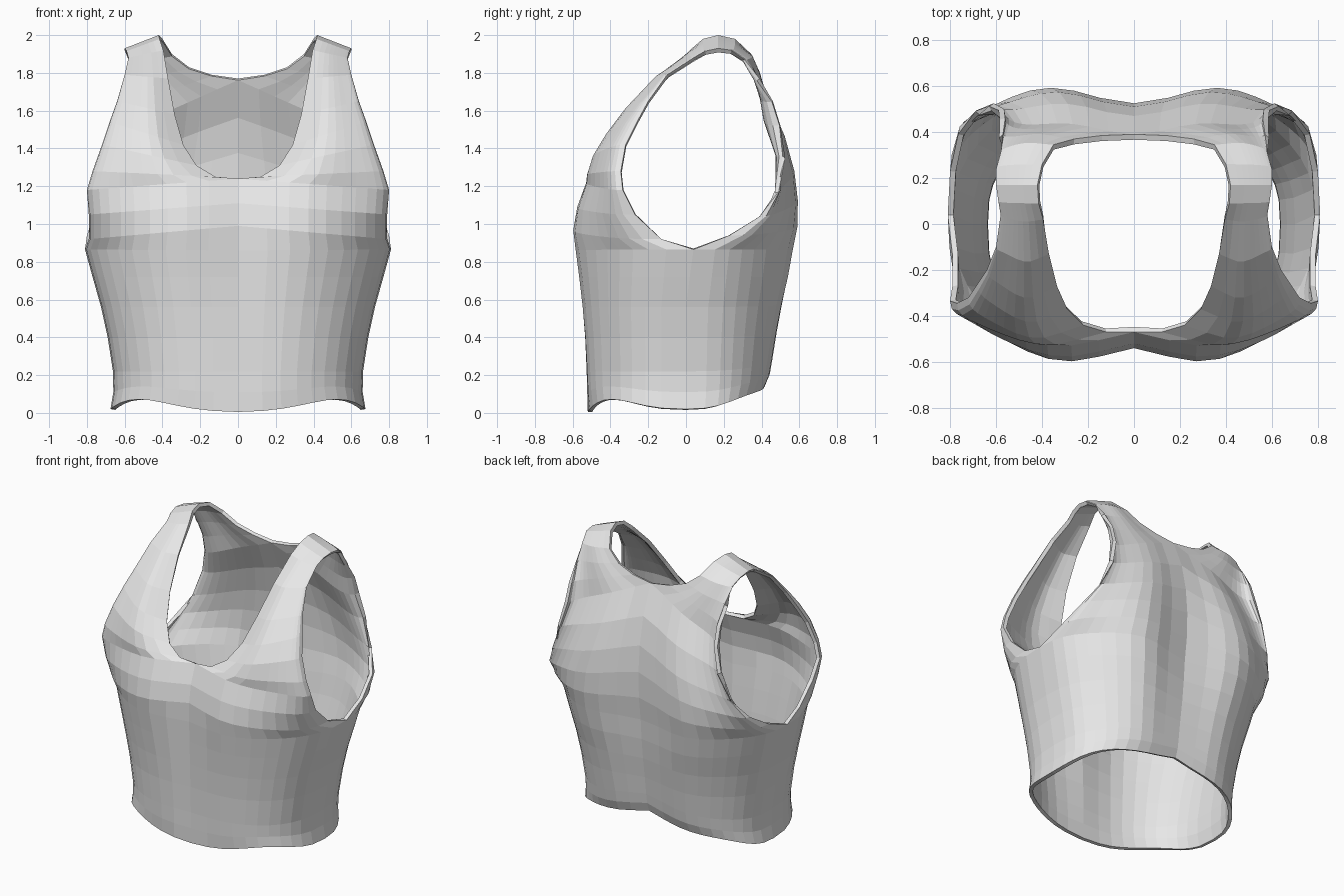
import bpy, bmesh, math

COLS = 11      # columns from centre line to side edge
POWER = 0.75   # squareness of the cross-section


def strip(inner, outer, bulge, lift=0.0, side=-1):
    """Rounded row of points from an inner edge point to an outer edge point."""
    pts = []
    peak = 0.8 if side < 0 else 1.0   # bust sits nearer the centre than the shoulder blades
    for i in range(COLS + 1):
        t = math.pi / 2 * (i / COLS) ** 1.1
        s = math.sin(t) ** POWER
        c = math.cos(t) ** POWER if i < COLS else 0.0
        x = inner[0] + (outer[0] - inner[0]) * s
        y = outer[1] + (inner[1] - outer[1]) * c
        y += side * bulge * math.sin(math.pi * min(s, 1) ** peak) ** 2
        z = inner[2] + (outer[2] - inner[2]) * s
        z += lift * math.sin(2 * t) ** 2
        pts.append((x, y, z))
    return pts


# Torso: front (y, z), side (x, y, z), back (y, z), front/back bulge, front/back hem lift
torso = [
    ((-.52, .005), (.675, 0, .02), (.41, .19), 0, .02, .055, .035),
    ((-.52, .11), (.66, 0, .11), (.43, .25), .01, .03, .03, .02),
    ((-.52, .22), (.662, 0, .22), (.44, .32), .015, .035, 0, 0),
    ((-.525, .40), (.69, 0, .40), (.455, .44), .02, .045, 0, 0),
    ((-.53, .56), (.725, 0, .56), (.475, .58), .03, .055, 0, 0),
    ((-.535, .72), (.77, .02, .72), (.49, .72), .045, .075, 0, 0),
]
# Upper front: centre or neckline point, armhole point, bulge
upper_front = [
    ((0, -.54, .86), (.81, .04, .865), .06),
    ((0, -.54, .99), (.79, -.13, .92), .07),
    ((0, -.52, 1.11), (.79, -.27, 1.05), .065),
    ((0, -.47, 1.24), (.80, -.335, 1.18), .065),
    ((.12, -.47, 1.25), (.77, -.345, 1.28), .06),
    ((.22, -.44, 1.31), (.72, -.32, 1.42), .06),
    ((.29, -.37, 1.42), (.68, -.26, 1.54), .06),
    ((.335, -.27, 1.58), (.64, -.20, 1.65), .055),
    ((.37, -.13, 1.77), (.60, -.10, 1.79), .035),
    ((.395, .02, 1.92), (.58, .04, 1.88), .01),
    ((.415, .09, 1.98), (.59, .10, 1.915), 0),
    ((.42, .17, 2.0), (.60, .17, 1.93), 0),
]
# Upper back: centre or neckline point, armhole point, bulge
upper_back = [
    ((0, .50, .86), (.81, .04, .865), .09),
    ((0, .52, 1.02), (.80, .23, .94), .085),
    ((0, .525, 1.20), (.765, .39, 1.04), .075),
    ((0, .51, 1.38), (.69, .49, 1.17), .065),
    ((0, .47, 1.57), (.61, .525, 1.35), .05),
    ((0, .39, 1.77), (.565, .50, 1.52), .04),
    ((.14, .385, 1.79), (.56, .46, 1.65), .025),
    ((.26, .37, 1.83), (.57, .39, 1.77), .02),
    ((.35, .345, 1.90), (.58, .31, 1.87), .01),
    ((.40, .26, 1.98), (.60, .24, 1.92), 0),
    ((.42, .17, 2.0), (.60, .17, 1.93), 0),
]

front_rows = [strip((0, *f), s, fb, fl) for f, s, b, fb, bb, fl, bl in torso]
back_rows = [strip((0, *b), s, bb, bl, 1) for f, s, b, fb, bb, fl, bl in torso]
front_rows += [strip(*r) for r in upper_front]
back_rows += [strip(*r, side=1) for r in upper_back]

# Half of the garment, front and back panels joined at side and shoulder
bm = bmesh.new()
for rows, flip in ((front_rows, False), (back_rows, True)):
    grid = [[bm.verts.new(p) for p in row] for row in rows]
    for a, b in zip(grid, grid[1:]):
        for i in range(COLS):
            quad = [a[i], a[i + 1], b[i + 1], b[i]]
            bm.faces.new(quad[::-1] if flip else quad)
bmesh.ops.remove_doubles(bm, verts=bm.verts, dist=0.0005)
mesh = bpy.data.meshes.new("tank_top")
bm.to_mesh(mesh)
bm.free()

fabric = bpy.data.materials.new("light grey fabric")
fabric.diffuse_color = (0.8, 0.8, 0.8, 1)
mesh.materials.append(fabric)
top = bpy.data.objects.new("tank_top", mesh)
bpy.context.collection.objects.link(top)

# Mirror to the other side, then give the cloth thickness
mirror = top.modifiers.new("mirror", 'MIRROR')
mirror.use_clip = True
mirror.merge_threshold = 0.001
cloth = top.modifiers.new("cloth", 'SOLIDIFY')
cloth.thickness = 0.025
cloth.offset = -1
